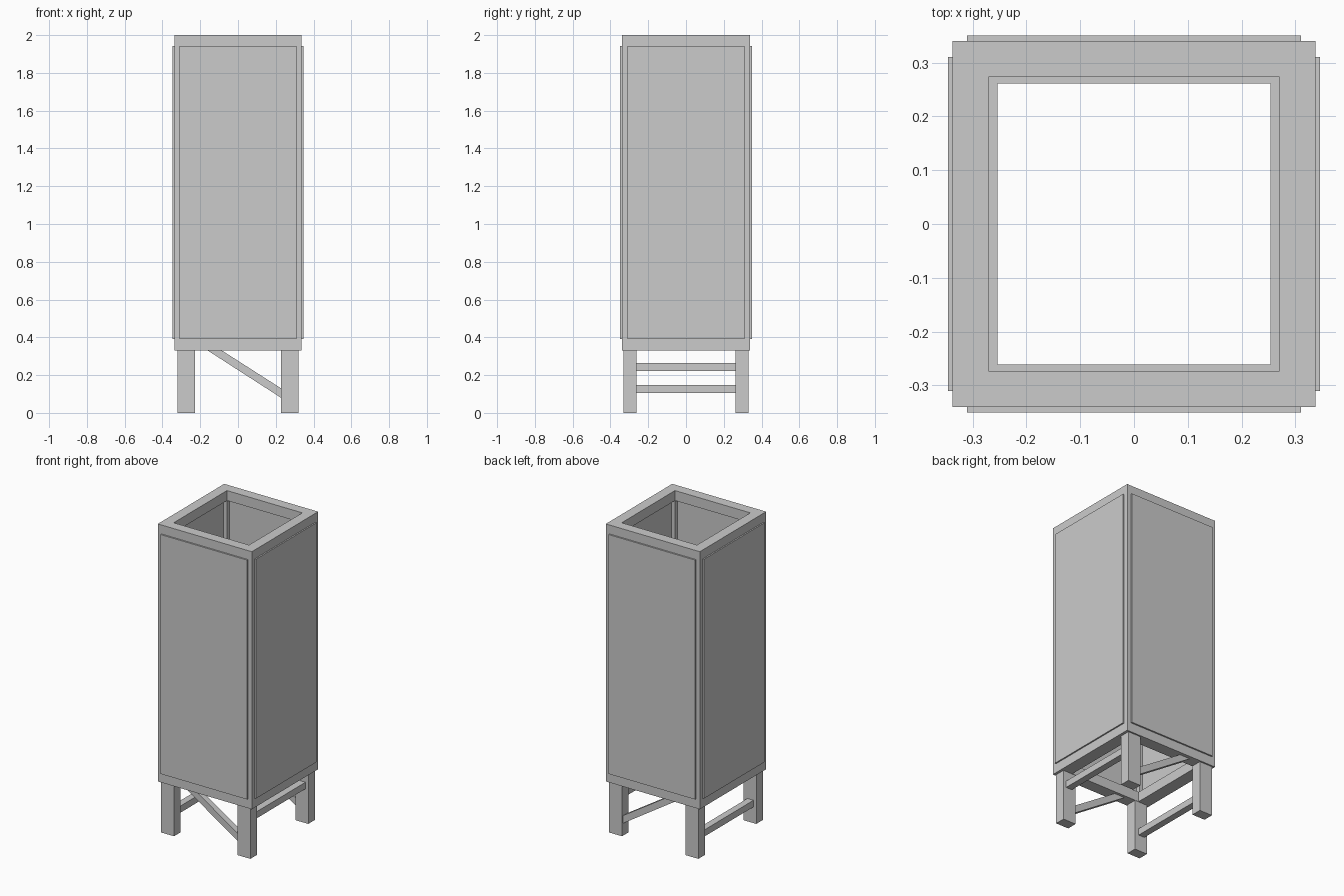
import bpy
import math

if "Cube" in bpy.data.objects:
    bpy.data.objects.remove(bpy.data.objects["Cube"])


def box(name, x, y, z):
    """Axis-aligned box from (min, max) ranges."""
    bpy.ops.mesh.primitive_cube_add(size=1, location=[sum(r) / 2 for r in (x, y, z)])
    ob = bpy.context.object
    ob.name = name
    ob.scale = [r[1] - r[0] for r in (x, y, z)]
    bpy.ops.object.transform_apply(location=False, rotation=False, scale=True)
    return ob


def span(sign, a, b):
    """Range a..b mirrored to the chosen side."""
    return tuple(sorted((sign * a, sign * b)))


OX, OY = 0.337, 0.34          # outer half sizes of the cabinet frame
Z0, Z1 = 0.33, 2.0            # cabinet bottom and top
SIDES_X = ((-1, "left"), (1, "right"))
SIDES_Y = ((-1, "front"), (1, "back"))


# Rectangular rings of rails at the top and bottom of the cabinet
def rail_ring(level, ix, iy, z):
    for s, n in SIDES_X:
        box(f"{level}_{n}_rail", span(s, ix, OX), (-iy, iy), z)
    for s, n in SIDES_Y:
        box(f"{level}_{n}_rail", (-OX, OX), span(s, iy, OY), z)


rail_ring("top", 0.27, 0.273, (1.935, Z1))
rail_ring("bottom", 0.254, 0.261, (Z0, 0.395))

# Corner posts and legs
for sx, nx in SIDES_X:
    for sy, ny in SIDES_Y:
        box(f"{ny}_{nx}_post", span(sx, 0.27, OX), span(sy, 0.273, OY), (0.395, 1.935))
        box(f"{ny}_{nx}_leg", span(sx, 0.228, 0.32), span(sy, 0.263, 0.33), (0, Z0))

# Wall panels, standing slightly proud of the frame
for s, n in SIDES_X:
    box(f"{n}_panel", span(s, 0.295, 0.346), (-0.31, 0.31), (0.39, 1.942))
for s, n in SIDES_Y:
    box(f"{n}_panel", (-0.31, 0.31), span(s, 0.30, 0.35), (0.39, 1.942))

# Side stretchers: low on the left, high on the right
box("left_stretcher", (-0.30, -0.256), (-0.264, 0.264), (0.105, 0.148))
box("right_stretcher", (0.256, 0.30), (-0.264, 0.264), (0.222, 0.265))

# Diagonal braces, front and back, running up into the bottom rail
for s, n in SIDES_Y:
    y = span(s, 0.278, 0.318)
    tops = [(-0.16, Z0), (-0.085, Z0), (0.228, 0.13), (0.228, 0.08)]
    verts = [(px, py, pz) for py in y for px, pz in tops]
    faces = [(0, 3, 2, 1)[::-1], (4, 5, 6, 7)[::-1]]
    faces += [(i, (i + 1) % 4, (i + 1) % 4 + 4, i + 4)[::-1] for i in range(4)]
    mesh = bpy.data.meshes.new(f"{n}_brace")
    mesh.from_pydata(verts, [], faces)
    ob = bpy.data.objects.new(f"{n}_brace", mesh)
    bpy.context.collection.objects.link(ob)
    bpy.context.view_layer.objects.active = ob
    bpy.ops.object.select_all(action="DESELECT")
    ob.select_set(True)
    bpy.ops.object.mode_set(mode="EDIT")
    bpy.ops.mesh.select_all(action="SELECT")
    bpy.ops.mesh.normals_make_consistent(inside=False)
    bpy.ops.object.mode_set(mode="OBJECT")
